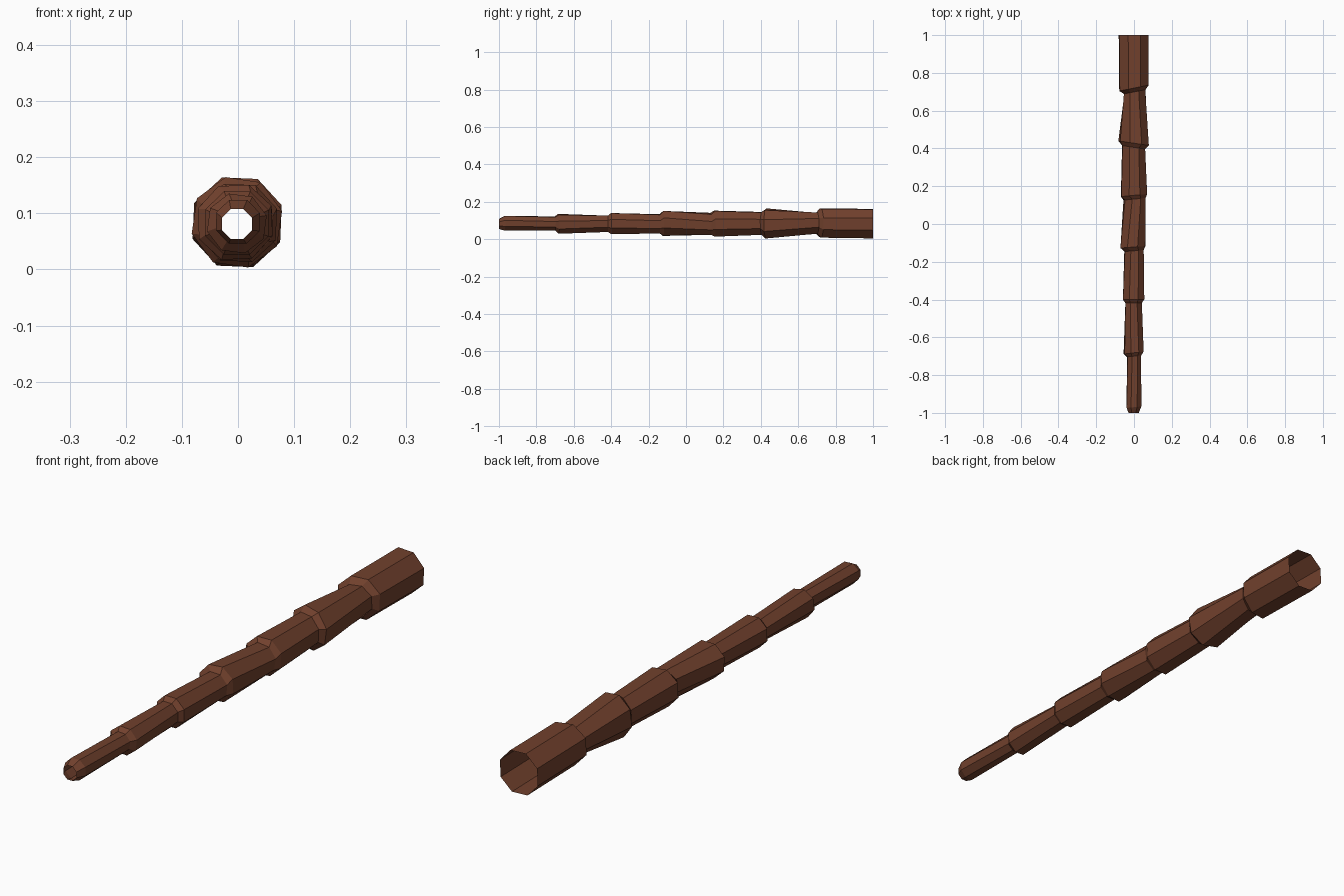
import bpy, bmesh, math

SIDES = 8
bark = bpy.data.materials.new("reddish brown")
bark.diffuse_color = (0.165, 0.052, 0.026, 1)

# Rings front to back: y, radius, centre x, centre z, twist in degrees, sideways tilt (dy per x)
RINGS = [
    (-1.000, .029, -.002, .081, 22, 0), (-.970, .042, 0, .085, 22, .1),
    (-.700, .039, .000, .084, 15, .1), (-.682, .055, -.002, .082, 15, .12),
    (-.418, .047, -.002, .082, 22, 0), (-.400, .061, -.002, .083, 22, .02),
    (-.142, .054, 0, .082, 18, .08), (-.122, .071, -.005, .084, 25, .08),
    (.132, .060, .003, .082, 12, .1), (.152, .074, 0, .083, 20, .1),
    (.406, .065, -.002, .084, 20, -.15), (.428, .083, -.002, .084, 14, -.15),
    (.700, .061, .004, .085, 25, .2), (.720, .083, 0, .086, 20, .2),
    (1.000, .084, -.002, .083, 20, 0),
]

# Hollow jointed branch, open at both ends, faces wound outward
bm = bmesh.new()
loops = []
for y, r, cx, cz, twist, tilt in RINGS:
    loop = []
    for i in range(SIDES):
        a = math.radians(twist) + math.tau * i / SIDES
        dx = r * math.cos(a)
        loop.append(bm.verts.new((cx + dx, y + tilt * dx, cz + r * math.sin(a))))
    loops.append(loop)
for a, b in zip(loops, loops[1:]):
    for i in range(SIDES):
        j = (i + 1) % SIDES
        bm.faces.new((a[i], b[i], b[j], a[j]))

mesh = bpy.data.meshes.new("jointed_tube")
bm.to_mesh(mesh)
bm.free()
mesh.materials.append(bark)
obj = bpy.data.objects.new("jointed_tube", mesh)
bpy.context.collection.objects.link(obj)
